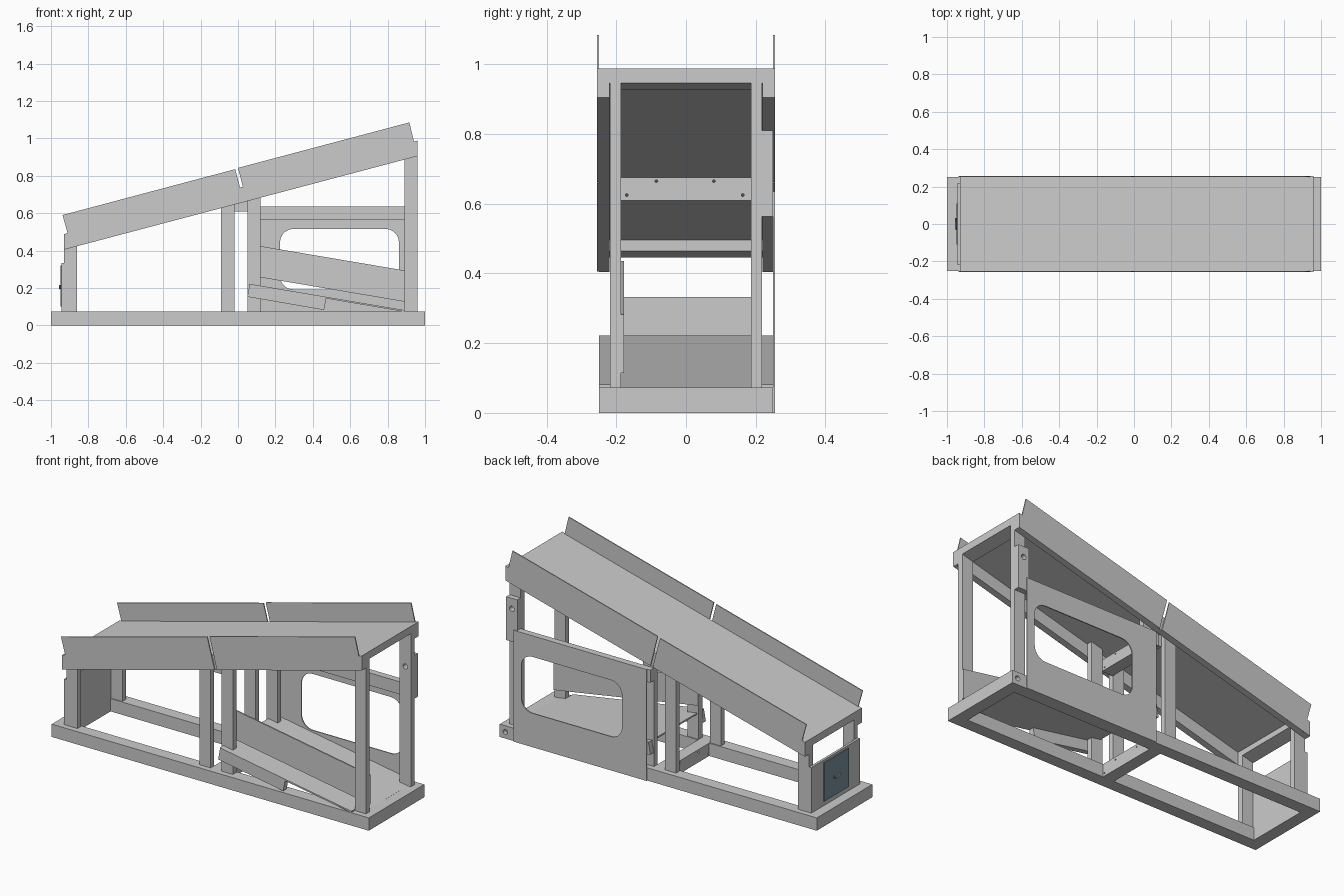
import bpy, bmesh, math
from mathutils import Matrix, Vector

if "Cube" in bpy.data.objects:
    bpy.data.objects.remove(bpy.data.objects["Cube"])

SLOPE = 0.2646                       # rise of the upper deck
CHUTE = -0.169                       # fall of the inner chute


def top(x):                          # deck top surface height
    return 0.988 + SLOPE * (x - 0.96)


def chute(x):                        # chute board top surface height
    return 0.222 + CHUTE * (x - 0.06)


def prism(name, pts, y0, y1):
    """Extrude an x-z outline between two y values."""
    bm = bmesh.new()
    face = bm.faces.new([bm.verts.new((x, y0, z)) for x, z in pts])
    ext = bmesh.ops.extrude_face_region(bm, geom=[face])
    moved = [v for v in ext["geom"] if isinstance(v, bmesh.types.BMVert)]
    bmesh.ops.translate(bm, verts=moved, vec=(0, y1 - y0, 0))
    bmesh.ops.recalc_face_normals(bm, faces=bm.faces)
    mesh = bpy.data.meshes.new(name)
    bm.to_mesh(mesh)
    bm.free()
    obj = bpy.data.objects.new(name, mesh)
    bpy.context.collection.objects.link(obj)
    return obj


def box(name, x0, x1, y0, y1, z0, z1):
    return prism(name, [(x0, z0), (x1, z0), (x1, z1), (x0, z1)], y0, y1)


def sloped(name, x0, x1, y0, y1, low, high, line):
    """Bar following a sloped line with vertical ends."""
    return prism(name, [(x0, line(x0) + low), (x1, line(x1) + low),
                        (x1, line(x1) + high), (x0, line(x0) + high)], y0, y1)


def pair(y0, y1):                    # mirrored y ranges, with side names
    return (("front", -y1, -y0), ("back", y0, y1))


def cut(obj, cutter):
    mod = obj.modifiers.new("cut", "BOOLEAN")
    mod.operation, mod.object, mod.solver = "DIFFERENCE", cutter, "EXACT"
    bpy.context.view_layer.objects.active = obj
    bpy.ops.object.modifier_apply(modifier=mod.name)
    bpy.data.objects.remove(cutter)


def drill(obj, pos, radius, depth, axis):
    rot = (math.pi / 2, 0, 0) if axis == "y" else (0, math.pi / 2, 0)
    bpy.ops.mesh.primitive_cylinder_add(vertices=20, radius=radius, depth=depth,
                                        location=pos, rotation=rot)
    cutter = bpy.context.object
    cutter.hide_render = True
    cut(obj, cutter)


# Base frame
rails = {}
for side, y0, y1 in pair(0.18, 0.25):
    rails[side] = box(f"base_rail_{side}", -0.93, 0.93, y0, y1, 0, 0.073)
box("base_end_low", -1, -0.93, -0.25, 0.25, 0, 0.073)
base_end = box("base_end_high", 0.93, 1, -0.25, 0.25, 0, 0.073)
drill(base_end, (0.965, 0.25, 0.037), 0.014, 0.05, "y")
base_cross = box("base_crossmember", -0.02, 0.05, -0.18, 0.18, 0, 0.073)
mid_cross = box("middle_crossmember", -0.02, 0.05, -0.19, 0.19, 0.61, 0.675)
for member, zc in ((base_cross, 0.037), (mid_cross, 0.645)):
    for y, dz in ((-0.17, -0.02), (-0.085, 0.02), (0.08, 0.02), (0.163, -0.02)):
        drill(member, (0.015, y, zc + dz), 0.004, 0.2, "x")

# Posts with tops cut to the deck slope
posts = {}
for i, x in enumerate((-0.93, -0.09, 0.05, 0.89)):
    for side, y0, y1 in pair(0.186, 0.218):
        posts[i, side] = prism(f"post_{i + 1}_{side}", [
            (x, 0.073), (x + 0.07, 0.073),
            (x + 0.07, top(x + 0.07) - 0.011), (x, top(x) - 0.011)], y0, y1)

# Deck board, its long rails and end cross bars
sloped("deck_board", -0.93, 0.96, -0.25, 0.25, -0.011, 0, top)
for side, y0, y1 in pair(0.219, 0.25):
    sloped(f"deck_rail_{side}", -0.93, 0.96, y0, y1, -0.083, -0.011, top)
sloped("deck_cross_low", -0.93, -0.86, -0.219, 0.219, -0.042, -0.011, top)
sloped("deck_cross_high", 0.89, 0.96, -0.219, 0.219, -0.042, -0.011, top)

# Deck side guards, split in the middle, with stepped outer ends
low_guard = [(-0.938, 0.59), (-0.911, 0.493), (-0.93, 0.488), (-0.93, 0.405),
             (0.031, 0.659), (-0.015, 0.835)]
high_guard = [(0.0, 0.842), (0.046, 0.663), (0.96, 0.905), (0.96, 0.988),
              (0.941, 0.983), (0.916, 1.085)]
for side, y0, y1 in pair(0.25, 0.256):
    prism(f"low_guard_{side}", low_guard, y0, y1)
    prism(f"high_guard_{side}", high_guard, y0, y1)

# Back panel with rounded window
panel = box("window_panel", 0.07, 0.91, 0.25, 0.256, 0, 0.635)
r, outline = 0.07, []
for cx, cz, a0 in ((0.79, 0.445, 0), (0.295, 0.445, 90),
                   (0.295, 0.263, 180), (0.79, 0.263, 270)):
    for k in range(9):
        a = math.radians(a0 + k * 90 / 8)
        outline.append((cx + r * math.cos(a), cz + r * math.sin(a)))
cutter = prism("window_cutter", outline, 0.22, 0.28)
cutter.hide_render = True
cut(panel, cutter)

# Rail and block that hold the panel
box("panel_rail", 0.05, 0.89, 0.218, 0.25, 0.563, 0.635)
block = box("panel_block", 0.89, 0.96, 0.218, 0.249, 0.563, 0.81)
for part in (block, posts[3, "back"]):
    drill(part, (0.925, 0.22, 0.75), 0.015, 0.2, "y")

# Inner chute: side wall, floor board and supports
sloped("chute_wall", 0.05, 0.96, -0.186, -0.178, 0.045, 0.212,
       lambda x: chute(x) + 0.0)
sloped("chute_board_wide", 0.06, 0.89, -0.25, 0.25, -0.009, 0, chute)
sloped("chute_board_end", 0.89, 0.94, -0.186, 0.186, -0.009, 0, chute)
for side, y0, y1 in pair(0.219, 0.25):
    prism(f"chute_support_{side}", [(0.061, 0.215), (0.05, 0.153), (0.46, 0.082),
                                    (0.472, 0.147)], y0, y1)

# End panel with coloured door and handle
box("end_panel", -0.944, -0.93, -0.218, 0.218, 0.073, 0.333)
door = box("door", -0.95, -0.944, -0.11, 0.11, 0.1, 0.32)
blue = bpy.data.materials.new("door_blue")
blue.diffuse_color = (0.2, 0.3, 0.36, 1)
blue.use_nodes = True
blue.node_tree.nodes["Principled BSDF"].inputs["Base Color"].default_value = blue.diffuse_color
door.data.materials.append(blue)
curve = bpy.data.curves.new("door_handle", "CURVE")
curve.dimensions, curve.bevel_depth, curve.bevel_resolution = "3D", 0.003, 2
spline = curve.splines.new("POLY")
spline.points.add(8)
for k, p in enumerate(spline.points):
    a = math.pi * (1 + k / 8)
    p.co = (-0.953, 0.03 * math.cos(a), 0.215 + 0.02 * math.sin(a), 1)
handle = bpy.data.objects.new("door_handle", curve)
bpy.context.collection.objects.link(handle)
